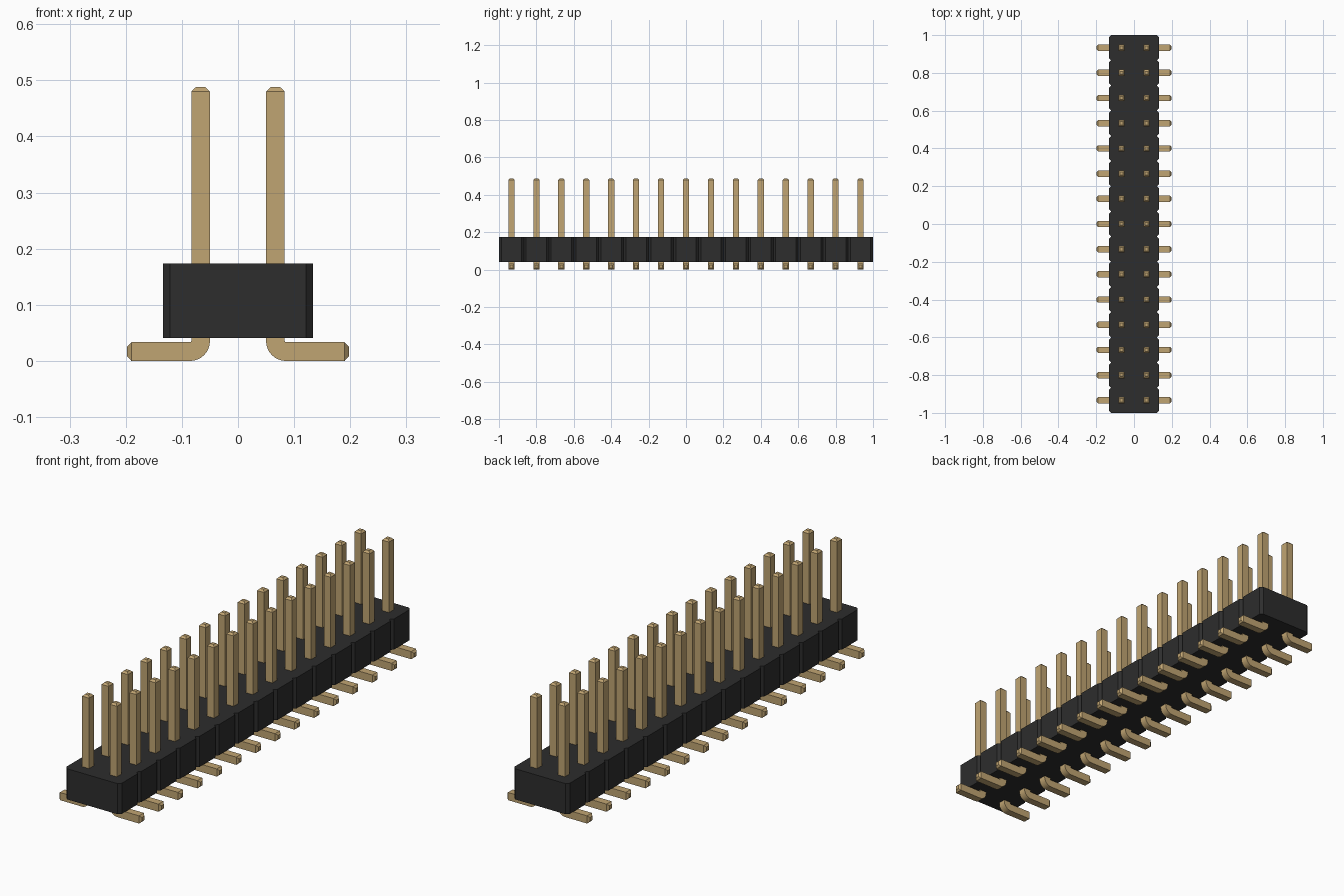
import bpy, bmesh, math
from mathutils import Vector

cube = bpy.data.objects.get("Cube")
if cube:
    bpy.data.objects.remove(cube, do_unlink=True)

ROWS = 15
PITCH = 2 / ROWS
HALF_X = PITCH            # half width of the housing
CHAMFER = 0.0125
BASE_Z, TOP_Z = 0.041, 0.174
PIN = 0.0333              # pin thickness
PIN_X = PITCH / 2
PIN_TOP, FOOT_END = 0.488, 0.198
TIP_LEN, TIP_SCALE = 0.008, 0.5


def make_material(name, color):
    mat = bpy.data.materials.new(name)
    mat.use_nodes = True
    mat.diffuse_color = color
    mat.node_tree.nodes["Principled BSDF"].inputs["Base Color"].default_value = color
    return mat


def make_object(name, bm, mat):
    bmesh.ops.recalc_face_normals(bm, faces=bm.faces)
    mesh = bpy.data.meshes.new(name)
    bm.to_mesh(mesh)
    bm.free()
    mesh.materials.append(mat)
    obj = bpy.data.objects.new(name, mesh)
    bpy.context.collection.objects.link(obj)
    return obj


black = make_material("black plastic", (0.026, 0.026, 0.026, 1))
gold = make_material("gold metal", (0.53, 0.375, 0.17, 1))

# Housing: notched outline, one chamfered segment per row, extruded upward
right_side = []
for i in range(ROWS):
    y0 = -1 + i * PITCH
    y1 = y0 + PITCH
    if i == 0:
        right_side.append((HALF_X - CHAMFER, y0))
    right_side += [(HALF_X, y0 + CHAMFER), (HALF_X, y1 - CHAMFER),
                   (HALF_X - CHAMFER, y1)]
outline = right_side + [(-x, y) for x, y in reversed(right_side)]

bm = bmesh.new()
bottom = bm.faces.new([bm.verts.new((x, y, BASE_Z)) for x, y in outline])
extruded = bmesh.ops.extrude_face_region(bm, geom=[bottom], use_keep_orig=True)
bmesh.ops.translate(bm, vec=(0, 0, TOP_Z - BASE_Z),
                    verts=[v for v in extruded["geom"] if isinstance(v, bmesh.types.BMVert)])
make_object("housing", bm, black)

# Pin: square section swept down the post, round the bend and out along the foot
# Each station is (x, z, angle of the section, scale)
inner = 0.002
radius = inner + PIN / 2
cx, cz = PIN_X + radius, PIN / 2 + radius
stations = [(PIN_X, PIN_TOP, 0, TIP_SCALE), (PIN_X, PIN_TOP - TIP_LEN, 0, 1)]
for k in range(9):
    a = math.pi / 2 * k / 8
    stations.append((cx - radius * math.cos(a), cz - radius * math.sin(a), a, 1))
stations += [(FOOT_END - TIP_LEN, PIN / 2, math.pi / 2, 1),
             (FOOT_END, PIN / 2, math.pi / 2, TIP_SCALE)]

bm = bmesh.new()
first_y = -1 + PITCH / 2
rings = []
for x, z, a, s in stations:
    h = PIN / 2 * s
    side = Vector((math.cos(a), 0, math.sin(a))) * h
    depth = Vector((0, h, 0))
    centre = Vector((x, first_y, z))
    rings.append([bm.verts.new(centre + side * u + depth * v)
                  for u, v in ((-1, -1), (1, -1), (1, 1), (-1, 1))])
for r0, r1 in zip(rings, rings[1:]):
    for j in range(4):
        n = (j + 1) % 4
        bm.faces.new((r0[j], r0[n], r1[n], r1[j]))
bm.faces.new(rings[0])
bm.faces.new(rings[-1])
pins = make_object("pins", bm, gold)

# Repeat the pin along the housing and mirror it to the other side
array = pins.modifiers.new("rows", 'ARRAY')
array.count = ROWS
array.use_relative_offset = False
array.use_constant_offset = True
array.constant_offset_displace = (0, PITCH, 0)
mirror = pins.modifiers.new("both sides", 'MIRROR')
mirror.use_axis = (True, False, False)
mirror.use_mirror_merge = False

# Smooth bends, crisp square edges
bpy.ops.object.select_all(action='DESELECT')
pins.select_set(True)
bpy.context.view_layer.objects.active = pins
bpy.ops.object.shade_smooth_by_angle(angle=math.radians(30))
